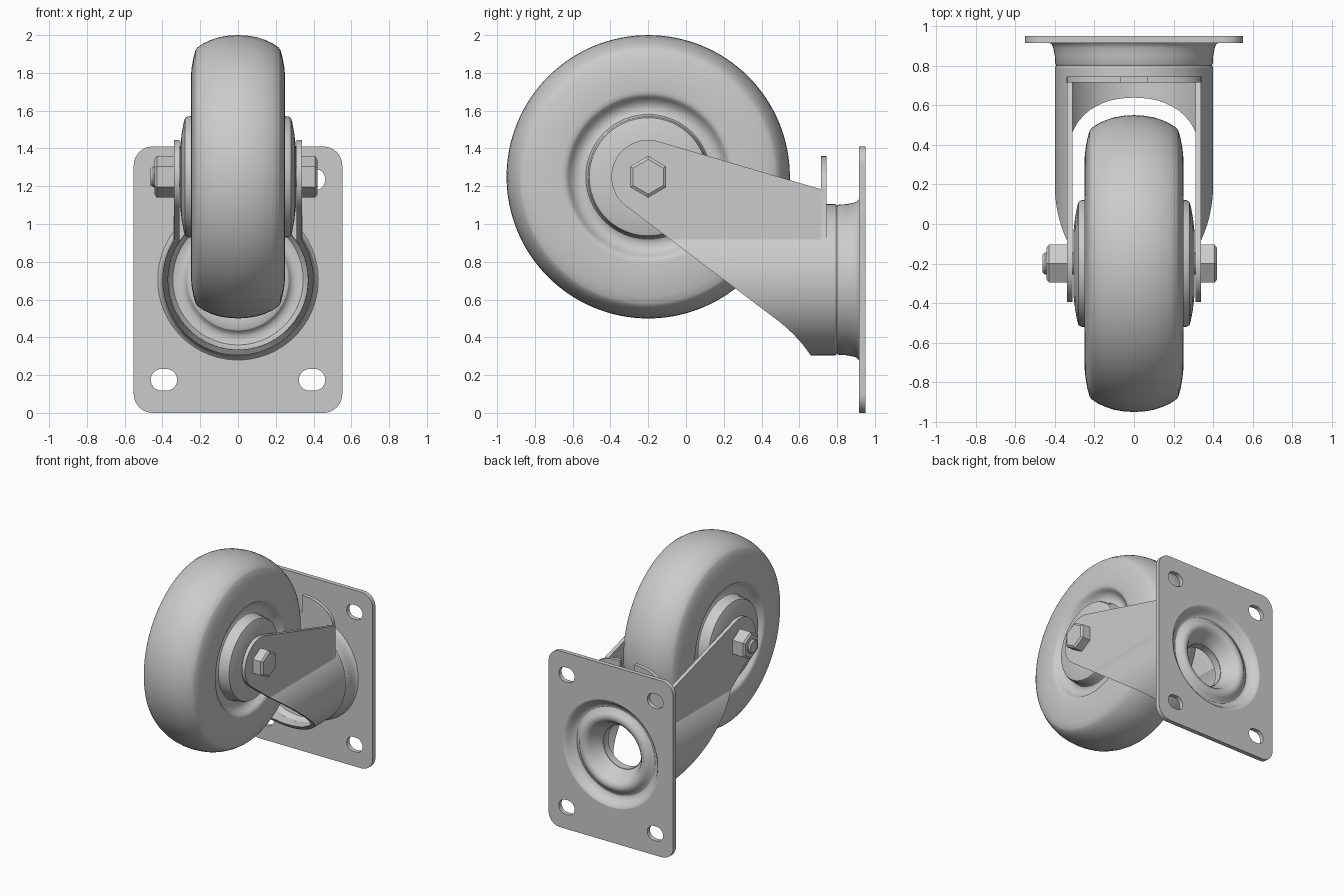
import bpy, bmesh, math
from mathutils import Matrix, Vector

if "Cube" in bpy.data.objects:
    bpy.data.objects.remove(bpy.data.objects["Cube"])

steel = bpy.data.materials.new("plain_grey")
steel.use_nodes = True
GREY = (0.6, 0.6, 0.6, 1)
steel.diffuse_color = GREY
steel.node_tree.nodes["Principled BSDF"].inputs["Base Color"].default_value = GREY

AXLE = Vector((0, -0.2, 1.25))
SWIVEL = Vector((0, 0, 0.705))
TO_FRONT = Matrix.Rotation(math.pi / 2, 4, 'X')
TO_SIDE = Matrix(((0, 0, 1), (1, 0, 0), (0, 1, 0))).to_4x4()


def finish(name, bm, location=(0, 0, 0), angle=30):
    bmesh.ops.remove_doubles(bm, verts=bm.verts, dist=0.0001)
    bmesh.ops.recalc_face_normals(bm, faces=bm.faces)
    mesh = bpy.data.meshes.new(name)
    bm.to_mesh(mesh)
    bm.free()
    mesh.materials.clear()
    mesh.materials.append(steel)
    ob = bpy.data.objects.new(name, mesh)
    ob.location = location
    bpy.context.collection.objects.link(ob)
    smooth(ob, angle)
    return ob


def smooth(ob, angle=30):
    bpy.ops.object.select_all(action='DESELECT')
    ob.select_set(True)
    bpy.context.view_layer.objects.active = ob
    bpy.ops.object.shade_smooth_by_angle(angle=math.radians(angle))


def evaluated_mesh(ob):
    dg = bpy.context.evaluated_depsgraph_get()
    return bpy.data.meshes.new_from_object(ob.evaluated_get(dg))


def arc(cx, cy, rx, ry, start, end, n):
    """Points on an ellipse arc, angles in degrees."""
    turn = [math.radians(start + (end - start) * i / n) for i in range(n + 1)]
    return [(cx + rx * math.cos(t), cy + ry * math.sin(t)) for t in turn]


def sheet(name, loops, depth, matrix, location):
    """Flat outline with holes, given a thickness."""
    curve = bpy.data.curves.new(name, 'CURVE')
    curve.dimensions = '2D'
    curve.fill_mode = 'BOTH'
    curve.extrude = depth / 2
    for loop in loops:
        spline = curve.splines.new('POLY')
        spline.points.add(len(loop) - 1)
        for point, (u, v) in zip(spline.points, loop):
            point.co = (u, v, 0, 1)
        spline.use_cyclic_u = True
    temp = bpy.data.objects.new(name + "_outline", curve)
    bpy.context.collection.objects.link(temp)
    mesh = evaluated_mesh(temp)
    bm = bmesh.new()
    bm.from_mesh(mesh)
    bm.transform(matrix)
    bpy.data.objects.remove(temp)
    bpy.data.meshes.remove(mesh)
    return finish(name, bm, location)


def lathe(name, profile, axis, location, steps=96, closed=False, angle=30):
    """Spin (along axis, radius) points around the x or y axis."""
    bm = bmesh.new()
    along = Vector((1, 0, 0)) if axis == 'X' else Vector((0, 1, 0))
    verts = [bm.verts.new(along * a + Vector((0, 0, r))) for a, r in profile]
    edges = [bm.edges.new(pair) for pair in zip(verts, verts[1:])]
    if closed:
        edges.append(bm.edges.new((verts[-1], verts[0])))
    bmesh.ops.spin(bm, geom=verts + edges, cent=(0, 0, 0), axis=along,
                   angle=math.tau, steps=steps)
    return finish(name, bm, location, angle)


# Wheel: hub face, recessed ring, side wall and crowned tread
side = [(0.307, 0), (0.306, 0.16), (0.298, 0.23), (0.287, 0.29), (0.28, 0.312),
        (0.265, 0.32), (0.21, 0.322), (0.197, 0.33), (0.19, 0.345), (0.19, 0.37),
        (0.2, 0.395), (0.222, 0.415), (0.24, 0.427), (0.248, 0.44), (0.25, 0.46),
        (0.25, 0.53), (0.245, 0.58), (0.236, 0.63), (0.225, 0.67), (0.215, 0.685),
        (0.18, 0.708), (0.14, 0.726), (0.1, 0.739), (0.05, 0.747)]
lathe("wheel", side + [(0, 0.75)] + [(-a, r) for a, r in reversed(side)], 'X', AXLE, 128)

# Axle bolt and nut
lathe("axle", [(0.35, 0), (0.35, 0.055), (-0.45, 0.055), (-0.462, 0.045), (-0.462, 0)],
      'X', AXLE, 32)
for name, inner, outer in (("bolt_head", 0.335, 0.42), ("axle_nut", -0.335, -0.442)):
    chamfer = math.copysign(0.012, outer)
    lathe(name, [(inner, 0), (inner, 0.11), (outer - chamfer, 0.11),
                 (outer, 0.092), (outer, 0)], 'X', AXLE, 6, angle=15)

# Fork: keyhole cross-section trimmed to the side outline
cz = SWIVEL.z
section = ([(0.34, 1.6)] + arc(0, cz, 0.4, 0.4, 32, -212, 72) + [(-0.34, 1.6), (-0.31, 1.6)]
           + arc(0, cz, 0.37, 0.37, -213, 33, 72) + [(0.31, 1.6)])
fork = sheet("fork", [section], 1.4, TO_FRONT, (0, 0.2, 0))
outline = (arc(AXLE.y, AXLE.z, 0.195, 0.195, 73, 234, 32)
           + [(0.465, 0.505), (0.52, 0.462), (0.57, 0.415), (0.62, 0.36), (0.66, 0.305),
              (0.68, 0.25), (0.745, 0.25), (0.745, 1.175)])
cutter = sheet("fork_trim", [outline], 1.4, TO_SIDE, (0, 0, 0))
cutter.hide_render = True
trim = fork.modifiers.new("trim", 'BOOLEAN')
trim.operation = 'INTERSECT'
trim.solver = 'EXACT'
trim.object = cutter
trimmed = evaluated_mesh(fork)
fork.modifiers.clear()
fork.data = trimmed
bpy.data.objects.remove(cutter)
smooth(fork)

# Fork back wall with two rounded horns on top
horn = arc(0.065, 1.18, 0.275, 0.18, 90, 0, 16)
wall = ([(0.065, 1.22)] + horn + arc(0, cz, 0.397, 0.397, 31, -211, 72)
        + [(-x, z) for x, z in reversed(horn)] + [(-0.065, 1.22)])
sheet("fork_back_wall", [wall, arc(0, cz, 0.37, 0.37, 0, 355, 71)], 0.03, TO_FRONT,
      (0, 0.73, 0))

# Swivel race pressed into the fork, visible inside and as a rim behind it
race = [(0.74, 0.17), (0.735, 0.18), (0.735, 0.25), (0.742, 0.268), (0.758, 0.28),
        (0.768, 0.295), (0.77, 0.32), (0.764, 0.345), (0.745, 0.36), (0.725, 0.37),
        (0.725, 0.39), (0.735, 0.4), (0.79, 0.4), (0.8, 0.394), (0.8, 0.17)]
lathe("swivel_race", race, 'Y', SWIVEL, closed=True)

# Mounting cup: tapered collar in front, pressed rings and funnel behind
cup = [(0.8, 0.392), (0.81, 0.398), (0.85, 0.4), (0.89, 0.408), (0.905, 0.414),
       (0.915, 0.425), (0.95, 0.425), (0.945, 0.412), (0.93, 0.398), (0.905, 0.38),
       (0.89, 0.362), (0.887, 0.345), (0.895, 0.325), (0.912, 0.308), (0.923, 0.29),
       (0.925, 0.27), (0.918, 0.25), (0.9, 0.232), (0.87, 0.215), (0.84, 0.195),
       (0.81, 0.178), (0.79, 0.17)]
lathe("mounting_cup", cup, 'Y', SWIVEL, closed=True)

# Mounting plate with rounded corners and four slotted holes
plate = []
for sx, sz, start in ((1, 1, 0), (-1, 1, 90), (-1, -1, 180), (1, -1, 270)):
    plate += arc(sx * 0.452, cz + sz * 0.605, 0.1, 0.1, start, start + 90, 12)
loops = [plate, arc(0, cz, 0.425, 0.425, 0, 356.25, 95)]
for sx in (-1, 1):
    for sz in (-1, 1):
        x, z = sx * 0.392, cz + sz * 0.53
        loops.append(arc(x + 0.0125, z, 0.0575, 0.0575, -90, 90, 14)
                     + arc(x - 0.0125, z, 0.0575, 0.0575, 90, 270, 14))
sheet("mounting_plate", loops, 0.035, TO_FRONT, (0, 0.9325, 0))
